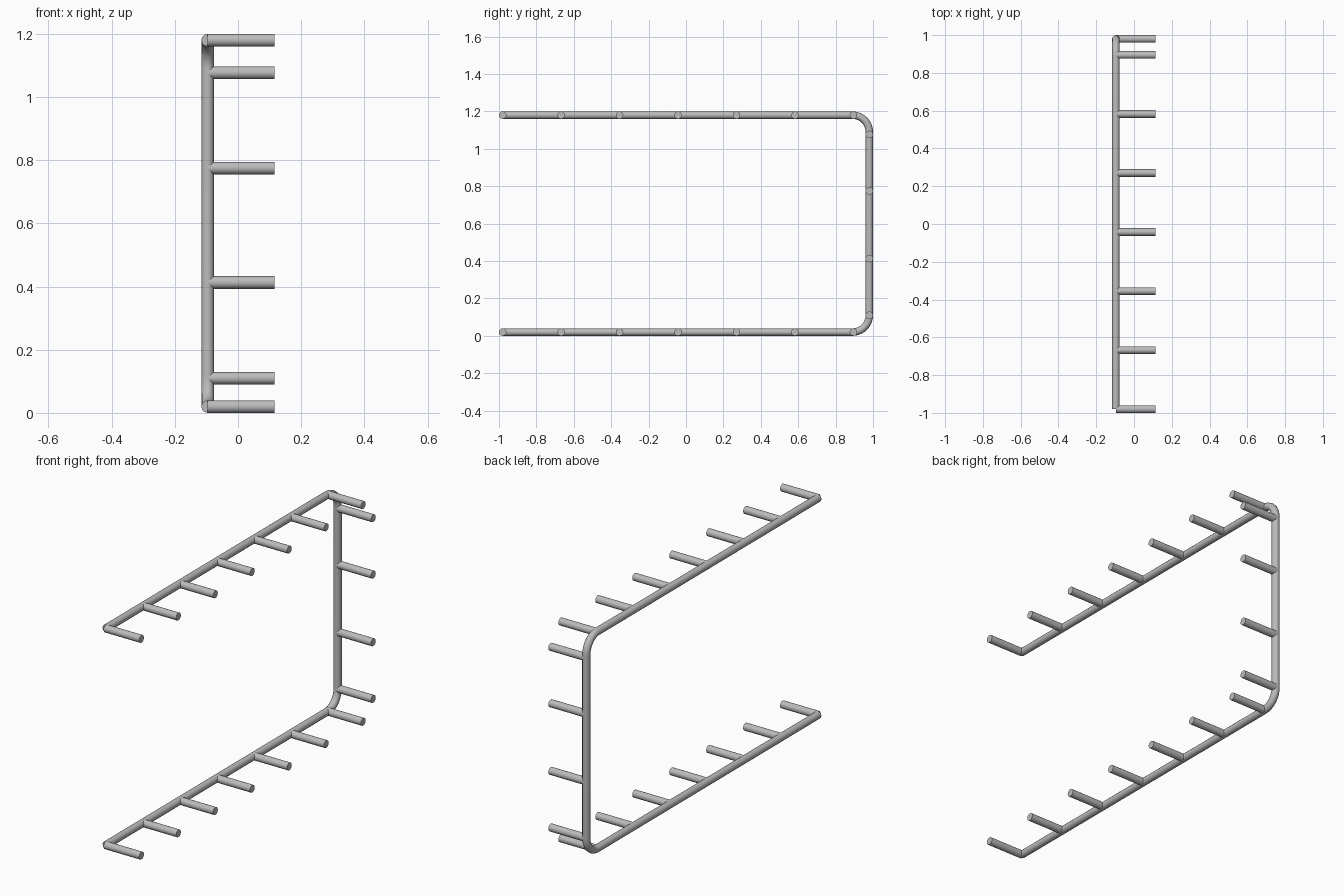
import bpy
import math
from mathutils import Vector

if "Cube" in bpy.data.objects:
    bpy.data.objects.remove(bpy.data.objects["Cube"], do_unlink=True)

R = 0.02                      # tube radius
RAIL_X, TIP_X = -0.096, 0.115
FRONT, BACK = -0.98, 0.98
LOW, HIGH = R, 1.18
BEND = 0.09

steel = bpy.data.materials.new("steel_grey")
steel.use_nodes = True
grey = (0.5, 0.5, 0.5, 1)
steel.diffuse_color = grey
steel.node_tree.nodes["Principled BSDF"].inputs["Base Color"].default_value = grey


def finish(obj):
    bpy.ops.object.select_all(action="DESELECT")
    obj.select_set(True)
    bpy.context.view_layer.objects.active = obj
    if obj.type == "CURVE":
        bpy.ops.object.convert(target="MESH")
    bpy.ops.object.shade_smooth_by_angle(angle=math.radians(40))


def tube(name, points):
    curve = bpy.data.curves.new(name, "CURVE")
    curve.dimensions = "3D"
    curve.bevel_depth = R
    curve.bevel_resolution = 4
    curve.use_fill_caps = True
    spline = curve.splines.new("POLY")
    spline.points.add(len(points) - 1)
    for p, co in zip(spline.points, points):
        p.co = (*co, 1)
    curve.materials.append(steel)
    obj = bpy.data.objects.new(name, curve)
    bpy.context.collection.objects.link(obj)
    finish(obj)


def bend(cz, start):
    """Quarter circle in the side plane, 10 segments."""
    angles = [start + math.pi / 2 * i / 10 for i in range(11)]
    return [Vector((RAIL_X, BACK - BEND + BEND * math.cos(a), cz + BEND * math.sin(a)))
            for a in angles]


# Bent main rail: lower run, rear upright, upper run
tube("main_rail",
     [(RAIL_X, FRONT, LOW)]
     + bend(LOW + BEND, -math.pi / 2)
     + bend(HIGH - BEND, 0)
     + [(RAIL_X, FRONT, HIGH)])


# Short pegs reaching sideways from the rail
def peg(name, y, z):
    bpy.ops.mesh.primitive_cylinder_add(
        vertices=20, radius=R, depth=TIP_X - RAIL_X,
        location=((TIP_X + RAIL_X) / 2, y, z), rotation=(0, math.pi / 2, 0))
    obj = bpy.context.object
    obj.name = name
    obj.data.materials.append(steel)
    finish(obj)


for label, z in (("lower", LOW), ("upper", HIGH)):
    for i in range(7):
        peg(f"{label}_peg_{i + 1}", FRONT + i * 0.3125, z)

for i, z in enumerate((0.11, 0.413, 0.775, 1.077)):
    peg(f"rear_peg_{i + 1}", BACK, z)
